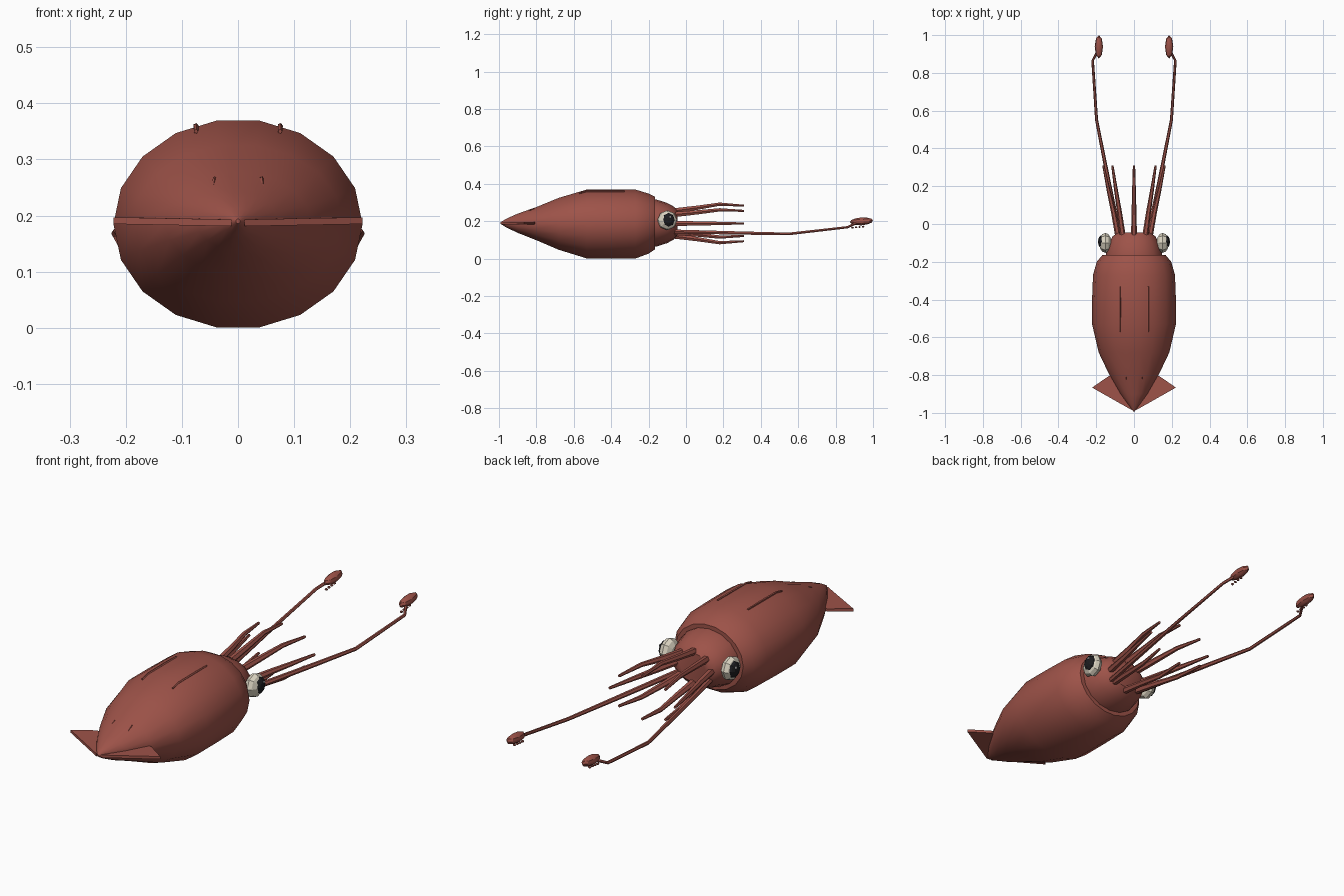
import bpy, bmesh, math
from mathutils import Vector, Matrix

if "Cube" in bpy.data.objects:
    bpy.data.objects.remove(bpy.data.objects["Cube"])


def material(name, rgb):
    m = bpy.data.materials.new(name)
    m.diffuse_color = (*rgb, 1)
    m.use_nodes = True
    m.node_tree.nodes["Principled BSDF"].inputs["Base Color"].default_value = m.diffuse_color
    return m


SKIN = material("red_brown_skin", (0.34, 0.086, 0.066))
CREAM = material("cream_eye", (0.70, 0.65, 0.53))
BLACK = material("black_pupil", (0.012, 0.012, 0.014))
WHITE = material("white_glint", (0.9, 0.9, 0.9))


def finish(name, bm, mat, angle=None):
    bmesh.ops.recalc_face_normals(bm, faces=bm.faces)
    me = bpy.data.meshes.new(name)
    bm.to_mesh(me)
    bm.free()
    me.materials.append(mat)
    ob = bpy.data.objects.new(name, me)
    bpy.context.collection.objects.link(ob)
    if angle:
        bpy.ops.object.select_all(action='DESELECT')
        ob.select_set(True)
        bpy.context.view_layer.objects.active = ob
        bpy.ops.object.shade_smooth_by_angle(angle=math.radians(angle))
    return ob


def skin_rings(bm, rings):
    for a, b in zip(rings, rings[1:]):
        n = len(a)
        for i in range(n):
            bm.faces.new((a[i], a[(i + 1) % n], b[(i + 1) % n], b[i]))
    bm.faces.new(rings[0])
    bm.faces.new(rings[-1])


# Elliptical loft along y; stations are (y, x radius, z radius, centre z)
def loft(name, stations, sides, angle):
    bm = bmesh.new()
    rings = []
    for y, rx, rz, cz in stations:
        ts = [2 * math.pi * i / sides for i in range(sides)]
        rings.append([bm.verts.new((rx * math.cos(t), y, cz + rz * math.sin(t))) for t in ts])
    skin_rings(bm, rings)
    return finish(name, bm, SKIN, angle)


# Tapered round limb through a list of points
def limb(name, pts, radii, sides=6):
    bm = bmesh.new()
    pts = [Vector(p) for p in pts]
    rings = []
    for i, (p, r) in enumerate(zip(pts, radii)):
        d = (pts[min(i + 1, len(pts) - 1)] - pts[max(i - 1, 0)]).normalized()
        u = d.cross(Vector((0, 0, 1))).normalized()
        v = u.cross(d)
        ts = [2 * math.pi * k / sides for k in range(sides)]
        rings.append([bm.verts.new(p + r * (math.cos(t) * u + math.sin(t) * v)) for t in ts])
    skin_rings(bm, rings)
    return finish(name, bm, SKIN, 50)


def ball(name, centre, scale, mat, segs=8, rings=6, rot=None, angle=None):
    bm = bmesh.new()
    bmesh.ops.create_uvsphere(bm, u_segments=segs, v_segments=rings, radius=1)
    m = Matrix.Translation(centre) @ (rot or Matrix()) @ Matrix.Diagonal((*scale, 1))
    bmesh.ops.transform(bm, matrix=m, verts=bm.verts)
    return finish(name, bm, mat, angle)


# Mantle and head
loft("mantle", [(-0.992, 0.004, 0.004, 0.19), (-0.96, 0.028, 0.024, 0.19),
                (-0.90, 0.072, 0.052, 0.189), (-0.80, 0.130, 0.090, 0.187),
                (-0.68, 0.187, 0.141, 0.186), (-0.53, 0.222, 0.187, 0.185),
                (-0.40, 0.222, 0.187, 0.185), (-0.27, 0.217, 0.187, 0.185),
                (-0.20, 0.197, 0.163, 0.187), (-0.165, 0.168, 0.142, 0.19)], 18, 40)
loft("head", [(-0.20, 0.148, 0.125, 0.19), (-0.155, 0.148, 0.125, 0.19),
              (-0.10, 0.132, 0.107, 0.19), (-0.065, 0.113, 0.088, 0.19),
              (-0.045, 0.085, 0.066, 0.19)], 16, 40)

# Eight arms spread around the mouth
for k in range(8):
    a = math.radians(45 * k)
    c, s = math.cos(a), math.sin(a)
    path = [(c * rx, y, 0.188 + s * rz) for y, rx, rz in
            ((-0.075, 0.082, 0.066), (0.06, 0.108, 0.084), (0.18, 0.135, 0.103), (0.31, 0.162, 0.095))]
    limb(f"arm_{k + 1}", path, (0.016, 0.013, 0.010, 0.006))

for side, label in ((-1, "left"), (1, "right")):
    # Long feeding tentacle with its club and suckers
    limb(f"{label}_tentacle", [(side * x, y, z) for x, y, z in
         ((0.075, -0.07, 0.145), (0.145, 0.28, 0.137), (0.198, 0.55, 0.132),
          (0.219, 0.865, 0.168), (0.192, 0.915, 0.192))], (0.012, 0.010, 0.008, 0.007, 0.007))
    ball(f"{label}_club", (side * 0.186, 0.938, 0.199), (0.022, 0.062, 0.021), SKIN,
         rot=Matrix.Rotation(math.radians(4), 4, 'X'), angle=30)
    for j in range(4):
        ball(f"{label}_sucker_{j + 1}", (side * 0.186, 0.890 + 0.019 * j, 0.165 + 0.002 * j),
             (0.007, 0.007, 0.005), SKIN, 6, 4)

    # Eye facing outward: octagonal ball, pupil and glint
    turn = Matrix.Rotation(math.radians(90 * side), 4, 'Y')
    ball(f"{label}_eye", (side * 0.152, -0.10, 0.205), (0.053, 0.053, 0.033), CREAM, rot=turn)
    ball(f"{label}_pupil", (side * 0.169, -0.094, 0.207), (0.039, 0.035, 0.022), BLACK, rot=turn)
    ball(f"{label}_glint", (side * 0.188, -0.084, 0.222), (0.006, 0.006, 0.004), WHITE, 6, 4, turn)

    # Triangular tail fin, thin and slightly raised at its tip
    bm = bmesh.new()
    layers = []
    for dz in (-0.006, 0.006):
        layers.append([bm.verts.new((side * x, y, z + dz)) for x, y, z in
                       ((0.012, -0.985, 0.187), (0.222, -0.866, 0.191),
                        (0.135, -0.806, 0.190), (0.03, -0.806, 0.187))])
    skin_rings(bm, layers)
    finish(f"{label}_fin", bm, SKIN)

    # Fine ridges along the back
    limb(f"{label}_back_ridge", [(side * 0.075, y, z) for y, z in
         ((-0.57, 0.350), (-0.53, 0.359), (-0.40, 0.360), (-0.33, 0.359))],
         (0.004, 0.005, 0.005, 0.004), 5)
    limb(f"{label}_tail_ridge", [(side * 0.045, -0.85, 0.247), (side * 0.042, -0.81, 0.267)],
         (0.003, 0.003), 5)
